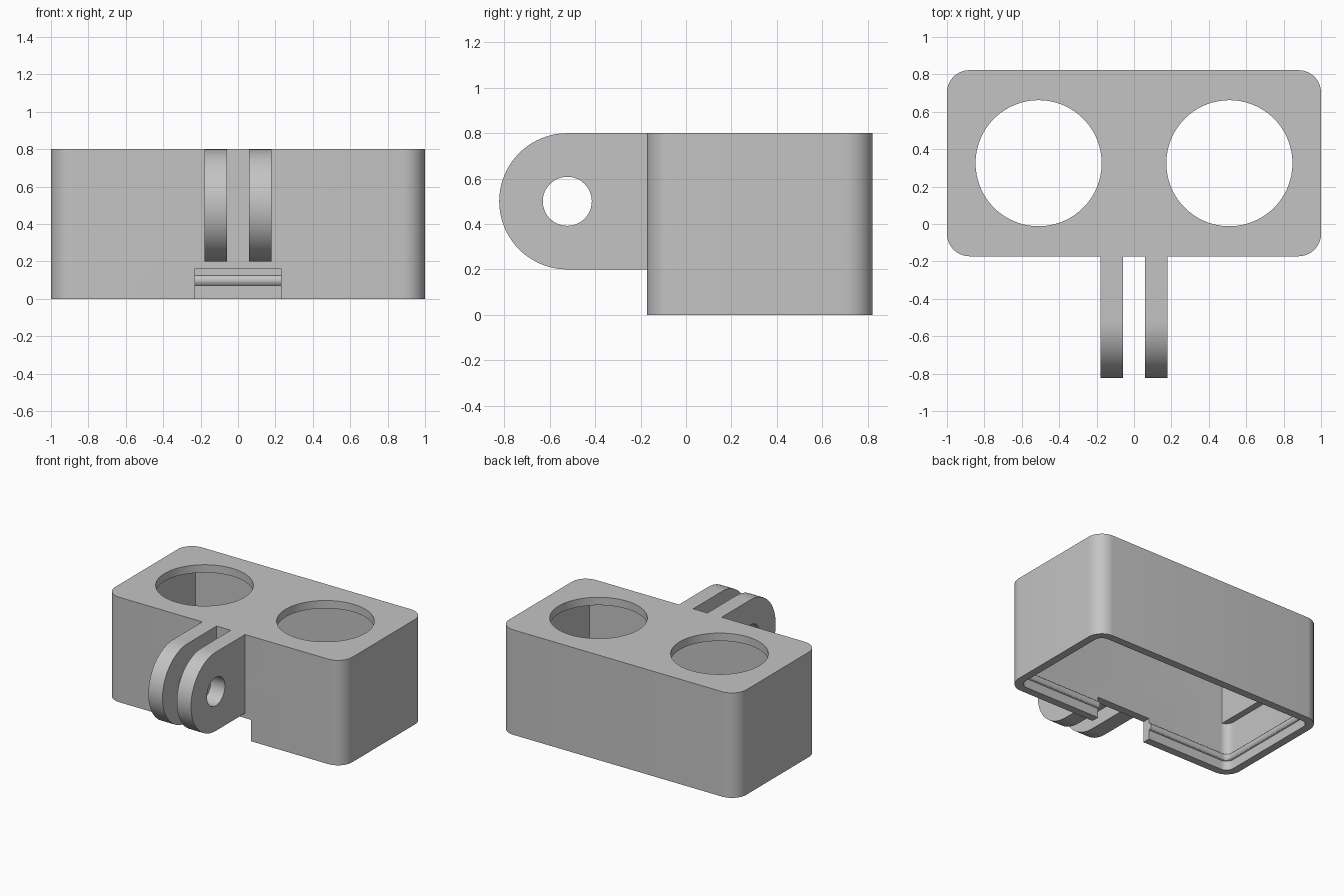
import bpy
import bmesh
from math import pi, sin, cos, radians

if "Cube" in bpy.data.objects:
    bpy.data.objects.remove(bpy.data.objects["Cube"])

# Main dimensions
CY, HX, HY, TOP = 0.325, 1.0, 0.4975, 0.8
RADIUS, WALL = 0.12, 0.06

grey = bpy.data.materials.new("light_grey")
grey.use_nodes = True
grey.diffuse_color = (0.55, 0.55, 0.55, 1)
grey.node_tree.nodes["Principled BSDF"].inputs["Base Color"].default_value = grey.diffuse_color


def finish(name, bm):
    bmesh.ops.recalc_face_normals(bm, faces=bm.faces)
    mesh = bpy.data.meshes.new(name)
    bm.to_mesh(mesh)
    bm.free()
    mesh.materials.append(grey)
    obj = bpy.data.objects.new(name, mesh)
    bpy.context.collection.objects.link(obj)
    return obj


def activate(obj):
    bpy.ops.object.select_all(action='DESELECT')
    obj.select_set(True)
    bpy.context.view_layer.objects.active = obj


def smooth(obj):
    activate(obj)
    bpy.ops.object.shade_smooth_by_angle(angle=radians(30))


def cut(obj, cutter):
    activate(obj)
    mod = obj.modifiers.new("cut", 'BOOLEAN')
    mod.operation, mod.solver, mod.object = 'DIFFERENCE', 'EXACT', cutter
    bpy.ops.object.modifier_apply(modifier=mod.name)
    bpy.data.objects.remove(cutter)


def box(name, x0, x1, y0, y1, z0, z1):
    bm = bmesh.new()
    bmesh.ops.create_cube(bm, size=1)
    for v in bm.verts:
        v.co.x = x0 if v.co.x < 0 else x1
        v.co.y = y0 if v.co.y < 0 else y1
        v.co.z = z0 if v.co.z < 0 else z1
    return finish(name, bm)


def prism(name, outline, depth):
    """Extrude a closed outline of 3D points along a depth vector."""
    bm = bmesh.new()
    face = bm.faces.new([bm.verts.new(p) for p in outline])
    ext = bmesh.ops.extrude_face_region(bm, geom=[face])
    bmesh.ops.translate(bm, vec=depth,
                        verts=[g for g in ext["geom"] if isinstance(g, bmesh.types.BMVert)])
    return finish(name, bm)


def rounded_ring(bm, inset, z, steps=10):
    """Rounded rectangle, moved inwards by inset."""
    r = RADIUS - inset
    ring = []
    for i, (sx, sy) in enumerate([(1, 1), (-1, 1), (-1, -1), (1, -1)]):
        for k in range(steps + 1):
            a = pi / 2 * (i + k / steps)
            ring.append(bm.verts.new((sx * (HX - RADIUS) + r * cos(a),
                                      CY + sy * (HY - RADIUS) + r * sin(a), z)))
    return ring


# Housing: closed top, open bottom, half-round snap ridge inside the rim
ridge = [(WALL - 0.022 * -sin(pi * k / 6), 0.098 - 0.027 * cos(pi * k / 6)) for k in range(7)]
profile = [(0, TOP), (0, 0), (WALL, 0)] + ridge + [(WALL, TOP - WALL)]
bm = bmesh.new()
rings = [rounded_ring(bm, d, z) for d, z in profile]
for a, b in zip(rings, rings[1:]):
    for i in range(len(a)):
        j = (i + 1) % len(a)
        bm.faces.new((a[i], a[j], b[j], b[i]))
bm.faces.new(rings[0])
bm.faces.new(rings[-1])
housing = finish("housing", bm)

# Round openings in the top
for side in (-1, 1):
    circle = [(side * 0.51 + 0.337 * cos(2 * pi * k / 96), CY + 0.337 * sin(2 * pi * k / 96), 0.6)
              for k in range(96)]
    cut(housing, prism("opening_cutter", circle, (0, 0, 0.4)))

# Cable notch in the front wall
cut(housing, box("notch_cutter", -0.23, 0.23, -0.4, 0.0, -0.1, 0.163))
smooth(housing)

# Stop blocks at both inner ends
for side, label in ((-1, "right"), (1, "left")):
    xs = sorted((side * 0.89, side * 0.945))
    box(label + "_stop_block", *xs, CY - HY + WALL - 0.005, CY + HY - WALL + 0.005, 0.37, TOP - 0.05)

# Mounting arms with a round end and a bolt hole
PY, PZ, R, WIDTH = -0.523, 0.5, 0.3, 0.12
for side, label in ((-1, "right"), (1, "left")):
    x = side * 0.12 - WIDTH / 2
    arc = [(x, PY - R * sin(pi * k / 40), PZ + R * cos(pi * k / 40)) for k in range(41)]
    arm = prism(label + "_mount_arm", [(x, -0.15, PZ + R)] + arc + [(x, -0.15, PZ - R)], (WIDTH, 0, 0))
    hole = [(x - 0.1, PY + 0.108 * cos(2 * pi * k / 48), PZ + 0.108 * sin(2 * pi * k / 48))
            for k in range(48)]
    cut(arm, prism("bolt_hole_cutter", hole, (WIDTH + 0.2, 0, 0)))
    smooth(arm)
